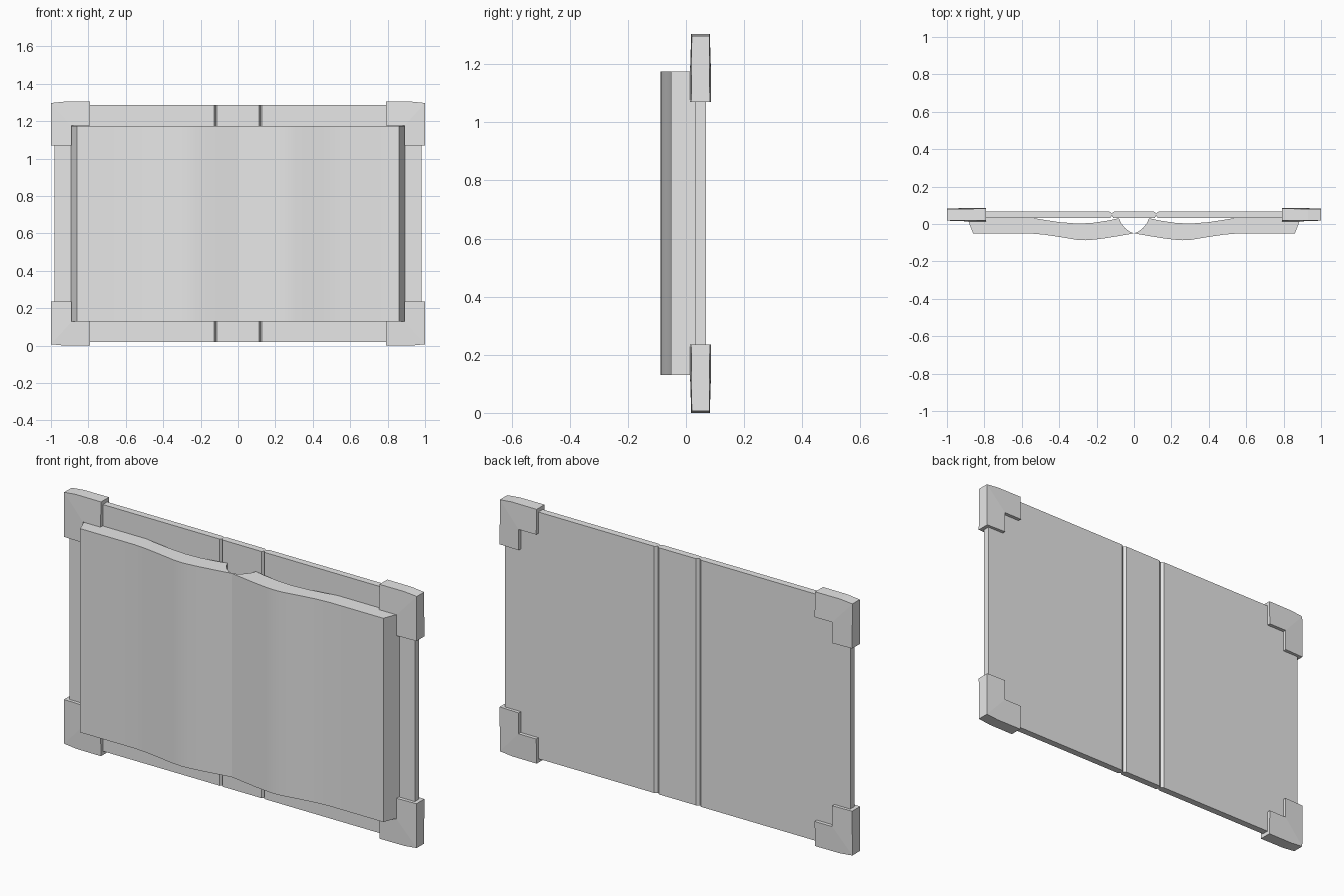
import bpy, bmesh, math

if "Cube" in bpy.data.objects:
    bpy.data.objects.remove(bpy.data.objects["Cube"], do_unlink=True)

MID = 0.652          # half of the full height
GREY = (0.8, 0.8, 0.8, 1.0)

mat = bpy.data.materials.new("plain grey")
mat.use_nodes = True
mat.diffuse_color = GREY
mat.node_tree.nodes["Principled BSDF"].inputs["Base Color"].default_value = GREY


def finish(name, bm, mirror):
    """Turn a bmesh into an object mirrored about the centre."""
    bmesh.ops.recalc_face_normals(bm, faces=bm.faces[:])
    me = bpy.data.meshes.new(name)
    bm.to_mesh(me)
    bm.free()
    me.materials.append(mat)
    ob = bpy.data.objects.new(name, me)
    ob.location.z = MID
    bpy.context.collection.objects.link(ob)
    mod = ob.modifiers.new("mirror", 'MIRROR')
    mod.use_axis = mirror
    mod.merge_threshold = 0.0005
    return ob


def extrude_profile(name, pts, z0, z1, open_edge=False):
    """Prism from an (x, y) outline on the +x side; open_edge skips the seam wall."""
    bm = bmesh.new()
    lo = [bm.verts.new((x, y, z0 - MID)) for x, y in pts]
    hi = [bm.verts.new((x, y, z1 - MID)) for x, y in pts]
    bm.faces.new(lo)
    bm.faces.new(hi)
    n = len(pts)
    for i in range(n - 1 if open_edge else n):
        j = (i + 1) % n
        bm.faces.new((lo[i], lo[j], hi[j], hi[i]))
    return finish(name, bm, (True, False, False))


# Cover board with hinge grooves on both faces
extrude_profile("cover", [
    (0, 0.033), (0.111, 0.033), (0.119, 0.045), (0.127, 0.033), (0.98, 0.033),
    (0.98, 0.068), (0.133, 0.068), (0.119, 0.057), (0.105, 0.068), (0, 0.068)],
    0.02, 1.285, open_edge=True)

# Open page blocks, meeting in a pinched gutter
pages = extrude_profile("pages", [
    (0, -0.05), (0.08, -0.064), (0.16, -0.077), (0.22, -0.084), (0.26, -0.087),
    (0.31, -0.084), (0.40, -0.069), (0.48, -0.057), (0.55, -0.051), (0.86, -0.051),
    (0.893, 0.034), (0.55, 0.034), (0.48, 0.022), (0.40, 0.010), (0.30, 0.002),
    (0.22, 0.006), (0.14, 0.018), (0.08, 0.031), (0.07, 0.005), (0.05, -0.02),
    (0.025, -0.04)], 0.13, 1.175)
bpy.ops.object.select_all(action='DESELECT')
pages.select_set(True)
bpy.context.view_layer.objects.active = pages
bpy.ops.object.shade_smooth_by_angle(angle=math.radians(25))

# L-shaped corner guards, thinner towards the outer edges: (x, z, half thickness)
outline = [
    (0.89, 0.235, 0.036), (0.89, 0.128, 0.036), (0.79, 0.128, 0.036),
    (0.79, 0.0, 0.032), (0.93, 0.0, 0.031), (1.0, 0.007, 0.030), (1.0, 0.235, 0.032)]
bm = bmesh.new()
front = [bm.verts.new((x, 0.05 - t, z - MID)) for x, z, t in outline]
back = [bm.verts.new((x, 0.05 + t, z - MID)) for x, z, t in outline]
for side in (front, back):
    bm.faces.new([side[i] for i in (0, 1, 5, 6)])
    bm.faces.new([side[i] for i in (1, 2, 3, 4, 5)])
for i in range(len(outline)):
    j = (i + 1) % len(outline)
    bm.faces.new((front[i], front[j], back[j], back[i]))
finish("corner_guards", bm, (True, False, True))
